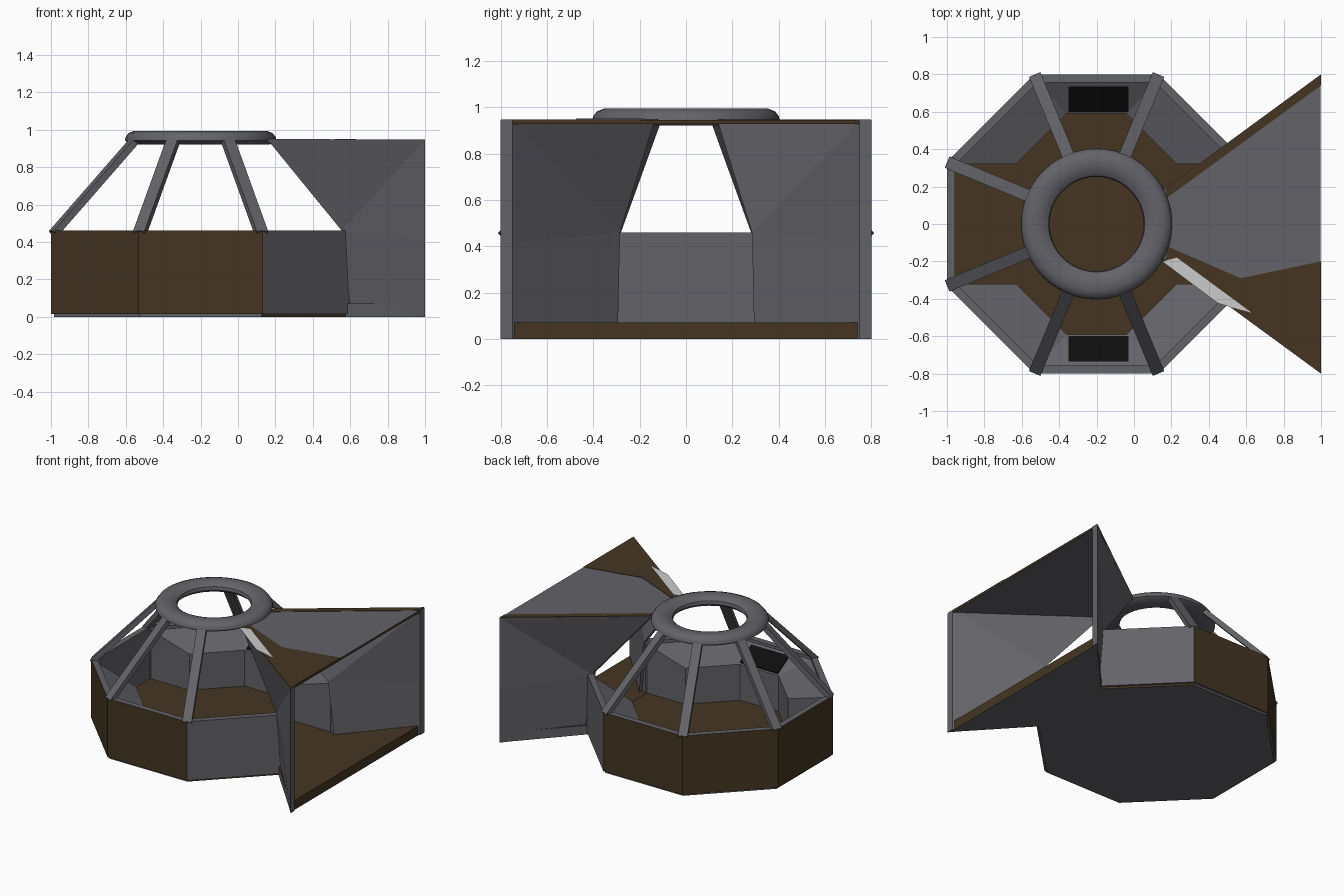
import bpy, bmesh, math
from mathutils import Vector

if "Cube" in bpy.data.objects:
    bpy.data.objects.remove(bpy.data.objects["Cube"])


def material(name, rgb):
    m = bpy.data.materials.new(name)
    m.diffuse_color = (*rgb, 1)
    m.use_nodes = True
    m.node_tree.nodes["Principled BSDF"].inputs["Base Color"].default_value = m.diffuse_color
    return m


GREY = material("metal_grey", (0.125, 0.125, 0.14))
BROWN = material("dark_brown", (0.058, 0.036, 0.016))
BLACK = material("screen_black", (0.004, 0.004, 0.004))
LIGHT = material("light_grey", (0.6, 0.6, 0.6))
CX = -0.2  # centre of the octagonal cabin


def build(name, verts, faces, mats, rule=None):
    bm = bmesh.new()
    vs = [bm.verts.new(v) for v in verts]
    for f in faces:
        bm.faces.new([vs[i] for i in f])
    bmesh.ops.recalc_face_normals(bm, faces=bm.faces)
    bm.normal_update()
    for f in bm.faces:
        f.material_index = rule(f) if rule else 0
    me = bpy.data.meshes.new(name)
    bm.to_mesh(me)
    bm.free()
    for m in mats:
        me.materials.append(m)
    ob = bpy.data.objects.new(name, me)
    bpy.context.collection.objects.link(ob)
    return ob


def loft(name, lower, upper, mats, rule=None, sides=None):
    """Closed solid between two matching loops."""
    n = len(lower)
    quads = [(i, (i + 1) % n, n + (i + 1) % n, n + i) for i in range(n)]
    caps = [tuple(range(n)), tuple(range(n, 2 * n))]
    return build(name, list(lower) + list(upper), (sides or caps) + quads, mats, rule)


def slab(name, pts, z0, z1, mats, rule=None):
    return loft(name, [(x, y, z0) for x, y in pts], [(x, y, z1) for x, y in pts], mats, rule)


def corner(k, apothem):
    a = math.radians(22.5 + 45 * k)
    r = apothem / math.cos(math.radians(22.5))
    return (CX + r * math.cos(a), r * math.sin(a))


# cabin floor: brown on top, grey elsewhere
slab("cabin_floor", [corner(k, 0.785) for k in range(8)], 0, 0.068, [GREY, BROWN],
     lambda f: 1 if f.normal.z > 0.5 or f.normal.x > 0.5 and abs(f.normal.y) > 0.3 else 0)

# low walls on seven sides; the +x side stays open as the doorway
for k in range(7):
    quad = [corner(k, 0.8), corner(k + 1, 0.8), corner(k + 1, 0.757), corner(k, 0.757)]
    a = math.radians(45 * (k + 1))
    out = Vector((math.cos(a), math.sin(a), 0))
    clad = 1 <= k <= 5
    slab("cabin_wall", quad, 0.015, 0.46, [GREY, BROWN],
         lambda f: 1 if clad and f.normal.dot(out) > 0.9 else 0)

# consoles with sloping tops, on both sides, each with a screen
INNER = [(-0.63, 0.32), (-0.36, 0.59), (-0.04, 0.59), (0.23, 0.32)]
OUTER = [(-0.965, 0.32), (-0.515, 0.76), (0.115, 0.76), (0.565, 0.32)]
Z_IN, Z_OUT = 0.34, 0.44
for s in (1, -1):
    for i in range(3):
        quad = [INNER[i], INNER[i + 1], OUTER[i + 1], OUTER[i]]
        loft("console", [(x, s * y, 0.05) for x, y in quad],
             [(x, s * y, z) for (x, y), z in zip(quad, (Z_IN, Z_IN, Z_OUT, Z_OUT))], [GREY])

    def slope(y):
        return Z_IN + (y - 0.59) / 0.17 * (Z_OUT - Z_IN)
    quad = [(-0.35, 0.6), (-0.03, 0.6), (-0.03, 0.735), (-0.35, 0.735)]
    loft("console_screen", [(x, s * y, slope(y) - 0.001) for x, y in quad],
         [(x, s * y, slope(y) + 0.007) for x, y in quad], [BLACK])

# sloping struts from the wall corners up to the ring
for k in range(1, 7):
    a = math.radians(22.5 + 45 * k)
    rad = Vector((math.cos(a), math.sin(a), 0))
    tan = Vector((-math.sin(a), math.cos(a), 0))
    c = Vector((CX, 0, 0))
    p0 = c + rad * 0.852 + Vector((0, 0, 0.445))
    p1 = c + rad * 0.37 + Vector((0, 0, 0.955))
    nrm = (p1 - p0).normalized().cross(tan)
    ends = [[p + tan * u * 0.033 + nrm * v * 0.018
             for u, v in ((-1, -1), (1, -1), (1, 1), (-1, 1))] for p in (p0, p1)]
    loft("roof_strut", ends[0], ends[1], [GREY])

# rounded top ring
PROFILE = [(0.27, 0.925), (0.252, 0.945), (0.257, 0.968), (0.28, 0.985), (0.315, 0.994),
           (0.355, 0.994), (0.385, 0.982), (0.402, 0.96), (0.404, 0.942), (0.37, 0.922)]
N, M = 48, len(PROFILE)
rv = [(CX + r * math.cos(2 * math.pi * i / N), r * math.sin(2 * math.pi * i / N), z)
      for i in range(N) for r, z in PROFILE]
rf = [(i * M + j, (i + 1) % N * M + j, (i + 1) % N * M + (j + 1) % M, i * M + (j + 1) % M)
      for i in range(N) for j in range(M)]
ring = build("top_ring", rv, rf, [GREY])
bpy.context.view_layer.objects.active = ring
ring.select_set(True)
bpy.ops.object.shade_smooth_by_angle(angle=math.radians(40))

# flared entrance: folded side walls
# points: ring end, wall corner top, wall corner foot, outer foot, fold end, outer top
WALL = [(0.16, 0.185, 0.944), (0.555, 0.335, 0.46), (0.605, 0.345, 0.0),
        (1.0, 0.8, 0.0), (1.0, 0.8, 0.41), (1.0, 0.8, 0.944)]
FACES = [(0, 1, 5), (1, 4, 5), (1, 2, 3, 4)]
for s in (1, -1):
    outer = [(x, s * y, z) for x, y, z in WALL]
    inner = [(x, s * (y - 0.05), z) for x, y, z in WALL]
    both = FACES + [tuple(i + 6 for i in f) for f in FACES]
    loft("entrance_wall", outer, inner, [GREY], sides=both)

# entrance floor
slab("entrance_floor", [(0.55, -0.31), (0.99, -0.785), (0.99, 0.785), (0.55, 0.31)], 0, 0.07,
     [GREY, BROWN], lambda f: 1 if f.normal.z > 0.5 or f.normal.x > 0.9 else 0)

# entrance roof with brown plates and a light strip
slab("entrance_roof", [(0.16, -0.18), (0.998, -0.795), (0.998, 0.795), (0.16, 0.18)], 0.928, 0.945,
     [GREY, BROWN], lambda f: 1 if f.normal.x > 0.9 else 0)
slab("roof_edge_plate", [(0.17, 0.135), (0.999, 0.74), (0.999, 0.799), (0.17, 0.19)],
     0.943, 0.948, [BROWN])
slab("roof_side_plate", [(0.18, -0.12), (0.17, -0.19), (0.999, -0.799), (0.999, -0.2), (0.57, -0.29)],
     0.943, 0.948, [BROWN])
slab("roof_light_strip", [(0.15, -0.2), (0.23, -0.18), (0.63, -0.475), (0.45, -0.425)],
     0.944, 0.951, [LIGHT])
